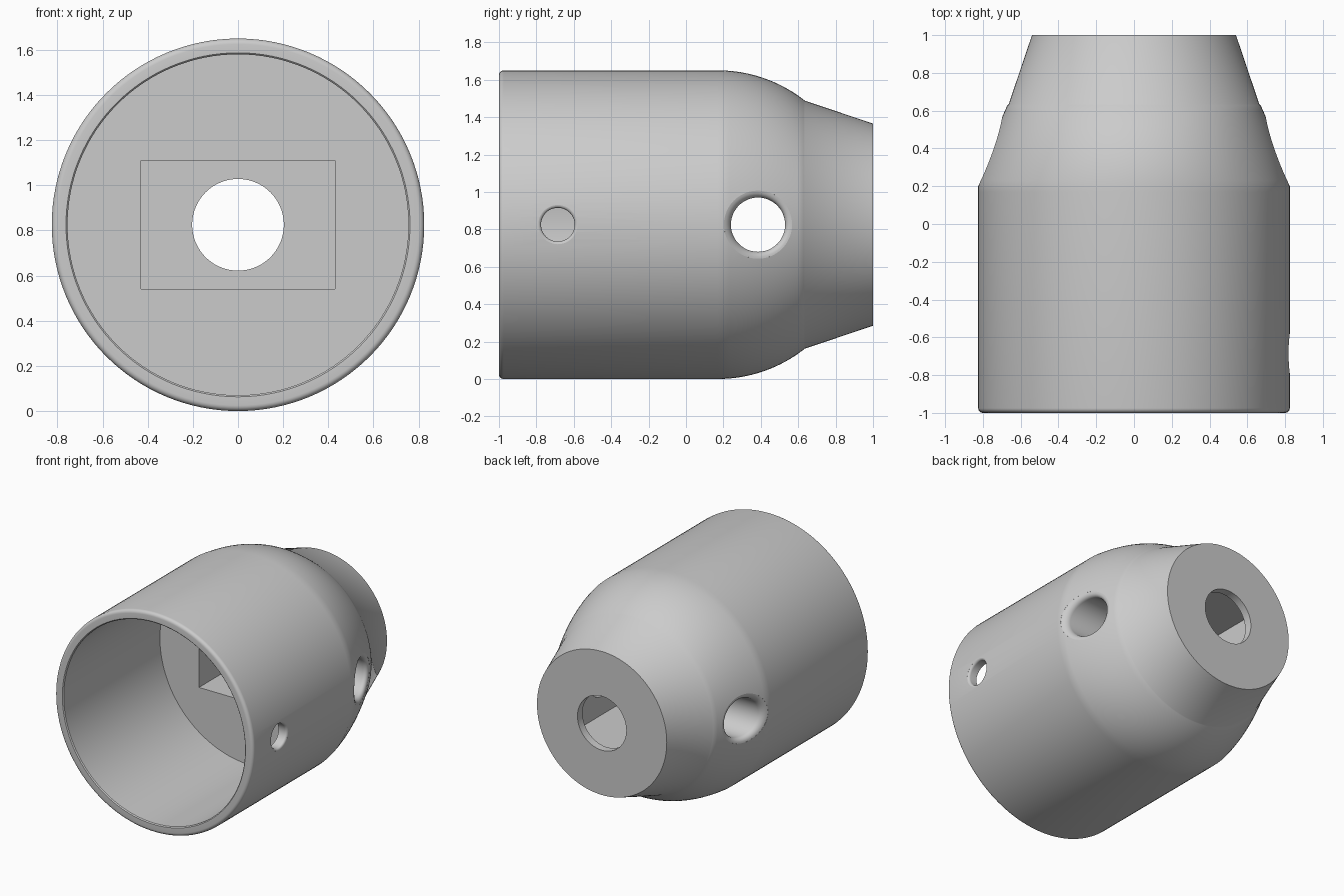
import bpy, bmesh
from math import sin, cos, pi, sqrt, atan2, radians

SEG = 128
R = 0.825            # barrel radius, also the height of the axis
NECK_Y = 0.63        # where the shoulder meets the neck

if "Cube" in bpy.data.objects:
    bpy.data.objects.remove(bpy.data.objects["Cube"], do_unlink=True)

grey = bpy.data.materials.new("plain grey")
grey.use_nodes = True
grey.diffuse_color = (0.6, 0.6, 0.6, 1)
grey.node_tree.nodes["Principled BSDF"].inputs["Base Color"].default_value = (0.6, 0.6, 0.6, 1)


def outer_radius(y, a):
    """Shoulder is a round dome above and below, a flatter taper at the sides."""
    if y > NECK_Y:
        return 0.665 - (y - NECK_Y) / (1 - NECK_Y) * 0.125
    dome, side = R, R
    if y > 0.17:
        dome = R - 0.75 + sqrt(0.75 ** 2 - (y - 0.17) ** 2)
    if y > 0.2:
        t = (y - 0.2) / (NECK_Y - 0.2)
        side = R - 0.155 * t + 0.04 * t * (1 - t)
    w = sin(a) ** 2
    return w * dome + (1 - w) * side


def surface_x(y, z):
    x = R
    for _ in range(4):
        x = sqrt(outer_radius(y, atan2(z, x)) ** 2 - z * z)
    return x


def loft(name, rings):
    """Capped skin through a list of equal rings of points."""
    bm = bmesh.new()
    loops = [[bm.verts.new(p) for p in ring] for ring in rings]
    for lo, hi in zip(loops, loops[1:]):
        n = len(lo)
        for i in range(n):
            j = (i + 1) % n
            bm.faces.new((lo[i], lo[j], hi[j], hi[i]))
    bm.faces.new(loops[0])
    bm.faces.new(loops[-1])
    bmesh.ops.recalc_face_normals(bm, faces=bm.faces)
    mesh = bpy.data.meshes.new(name)
    bm.to_mesh(mesh)
    bm.free()
    mesh.materials.append(grey)
    ob = bpy.data.objects.new(name, mesh)
    bpy.context.collection.objects.link(ob)
    return ob


def angles(n):
    return [2 * pi * i / n for i in range(n)]


def ring(y, r=None):
    out = []
    for a in angles(SEG):
        rad = r if r else outer_radius(y, a)
        out.append((rad * cos(a), y, R + rad * sin(a)))
    return out


def side_hole(name, y, r, fillet, inner_x, side):
    """Cutter with a rounded mouth that follows the outer surface."""
    n = 48
    rings = [[(side * inner_x, y + r * cos(a), R + r * sin(a)) for a in angles(n)]]
    mouth = []
    for k in range(7):
        t = radians(80) * k / 6
        mouth.append((r + fillet * (1 - cos(t)), fillet * (sin(t) - 1)))
    mouth.append((mouth[-1][0] + 0.003, 0.1))
    for rad, d in mouth:
        pts = []
        for a in angles(n):
            py, pz = y + rad * cos(a), rad * sin(a)
            pts.append((side * (surface_x(py, pz) + d), py, R + pz))
        rings.append(pts)
    return loft(name, rings)


# Hollow body: cavity floor, cavity wall, rounded lip, barrel, shoulder, neck
rings = [ring(0.15, 0.755), ring(-0.993, 0.755), ring(-1, 0.762)]
for k in range(6):
    t = pi / 2 * k / 5
    rings.append(ring(-0.975 - 0.025 * cos(t), R - 0.025 + 0.025 * sin(t)))
rings.append(ring(0.17))
steps = 14
for k in range(steps + 1):
    rings.append(ring(0.2 + (NECK_Y - 0.2) * k / steps))
rings += [ring(NECK_Y + 0.005), ring(1)]
body = loft("hollow_body", rings)

# Rectangular pocket behind the cavity floor
pocket = loft("pocket_cutter", [
    [(sx * 0.43, y, R + sz * 0.285) for sx, sz in ((-1, -1), (1, -1), (1, 1), (-1, 1))]
    for y in (0.0, 0.94)])

# Round opening in the back, cross hole on both sides, pin hole on one side
cutters = [
    pocket,
    loft("back_hole_cutter", [ring(0.85, 0.203), ring(1.1, 0.203)]),
    side_hole("cross_hole_cutter_a", 0.385, 0.145, 0.045, 0.3, 1),
    side_hole("cross_hole_cutter_b", 0.385, 0.145, 0.045, 0.3, -1),
    side_hole("pin_hole_cutter", -0.685, 0.09, 0.018, 0.6, 1),
]
bpy.context.view_layer.objects.active = body
for c in cutters:
    c.hide_render = True
    mod = body.modifiers.new(c.name, 'BOOLEAN')
    mod.operation = 'DIFFERENCE'
    mod.solver = 'EXACT'
    mod.object = c
    bpy.ops.object.modifier_apply(modifier=mod.name)
    bpy.data.objects.remove(c, do_unlink=True)

# Smooth curved skin, crisp corners
bpy.ops.object.select_all(action='DESELECT')
body.select_set(True)
bpy.ops.object.shade_smooth_by_angle(angle=radians(35))
